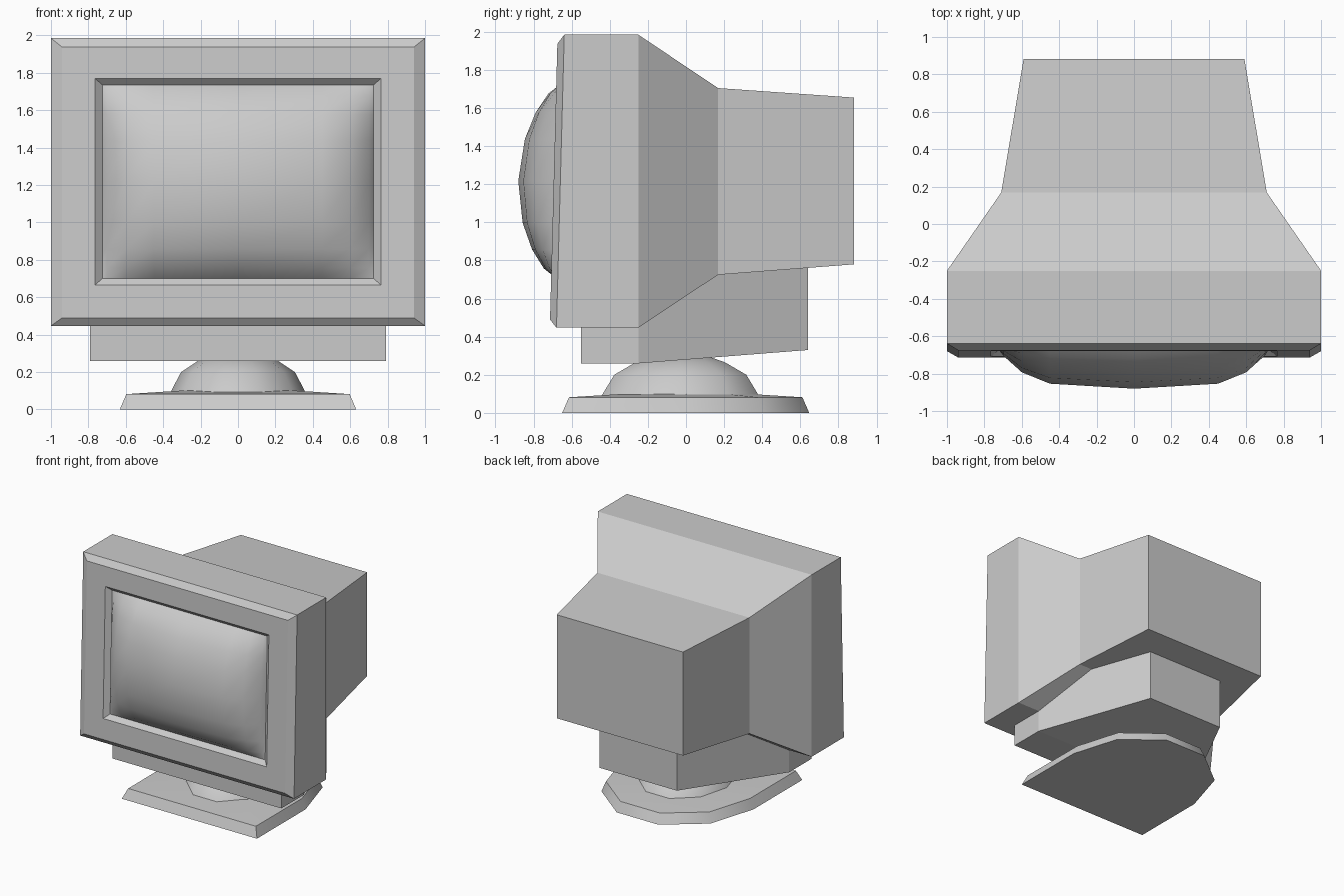
import bpy
import math

if "Cube" in bpy.data.objects:
    bpy.data.objects.remove(bpy.data.objects["Cube"])


def make_object(name, verts, faces, smooth=None):
    mesh = bpy.data.meshes.new(name)
    mesh.from_pydata(verts, [], faces)
    obj = bpy.data.objects.new(name, mesh)
    bpy.context.collection.objects.link(obj)
    bpy.ops.object.select_all(action='DESELECT')
    obj.select_set(True)
    bpy.context.view_layer.objects.active = obj
    bpy.ops.object.mode_set(mode='EDIT')
    bpy.ops.mesh.select_all(action='SELECT')
    bpy.ops.mesh.normals_make_consistent(inside=False)
    bpy.ops.object.mode_set(mode='OBJECT')
    if smooth:
        bpy.ops.object.shade_smooth_by_angle(angle=math.radians(smooth))
    return obj


def loft(name, rings, cap_start=False, cap_end=False, smooth=None):
    """Skin a list of equal-length closed rings."""
    n = len(rings[0])
    verts = [p for ring in rings for p in ring]
    faces = [(r * n + i, r * n + (i + 1) % n, (r + 1) * n + (i + 1) % n, (r + 1) * n + i)
             for r in range(len(rings) - 1) for i in range(n)]
    if cap_start:
        faces.append(tuple(range(n)))
    if cap_end:
        faces.append(tuple(range((len(rings) - 1) * n, len(rings) * n)))
    return make_object(name, verts, faces, smooth)


def front_plane(z):
    """The front of the monitor leans back slightly."""
    return -0.639 - 0.0266 * (1.985 - z)


def rect(hx, z0, z1, y=None, depth=0.0):
    """Rectangle ring at constant y, or parallel to the leaning front."""
    return [(x, front_plane(z) - depth if y is None else y, z)
            for x, z in ((-hx, z0), (hx, z0), (hx, z1), (-hx, z1))]


# Housing with bevelled bezel around the screen opening
loft("housing", [
    rect(0.725, 0.70, 1.735),
    rect(0.765, 0.665, 1.77, depth=0.035),
    rect(0.94, 0.49, 1.937, depth=0.035),
    rect(1.0, 0.447, 1.985),
    rect(1.0, 0.447, 1.985, y=-0.25),
    rect(0.71, 0.725, 1.705, y=0.168),
    rect(0.59, 0.78, 1.655, y=0.883),
], cap_end=True)

# Bulging glass screen
half_x = [0.45, 0.60, 0.70, 0.725]
half_z = [0.22, 0.36, 0.46, 0.5175]
xs = [-v for v in reversed(half_x)] + [0] + half_x
zs = [-v for v in reversed(half_z)] + [0] + half_z
verts = []
for dz in zs:
    for x in xs:
        bulge = (max(0, 1 - abs(x / 0.725) ** 4) ** 0.8
                 * max(0, 1 - (dz / 0.5175) ** 2) ** 0.7)
        z = 1.2175 + dz
        verts.append((x, front_plane(z) - 0.221 * bulge, z))
n = len(xs)
faces = [(j * n + i, j * n + i + 1, (j + 1) * n + i + 1, (j + 1) * n + i)
         for j in range(len(zs) - 1) for i in range(n - 1)]
screen = make_object("screen", verts, faces, smooth=80)
if screen.data.polygons[n * 4].normal.y > 0:
    screen.data.flip_normals()

# Tapered block under the housing: y, half width, bottom z, top z
loft("under_block", [rect(hx, z0, z1, y=y) for y, hx, z0, z1 in (
    (-0.55, 0.79, 0.26, 0.46),
    (-0.25, 0.79, 0.26, 0.46),
    (0.168, 0.588, 0.293, 0.735),
    (0.64, 0.363, 0.33, 0.775))], cap_start=True, cap_end=True)

# Foot plate: square front, rounded back
outline = [(-0.632, -0.65), (0.632, -0.65)]
outline += [(0.632 * math.cos(math.radians(a)), 0.68 * math.sin(math.radians(a)))
            for a in range(0, 181, 36)]
loft("foot_plate", [[(x * s, y * s, z) for x, y in outline]
                    for s, z in ((1, 0), (0.945, 0.082), (0.5, 0.1))],
     cap_start=True, cap_end=True, smooth=40)

# Swivel dome
loft("swivel_dome", [[(0.362 * s * math.cos(math.radians(a)),
                       -0.03 + 0.434 * s * math.sin(math.radians(a)), z)
                      for a in range(0, 360, 36)]
                     for s, z in ((1, 0.09), (0.84, 0.2), (0.57, 0.265), (0.3, 0.305))],
     cap_start=True, cap_end=True, smooth=40)
